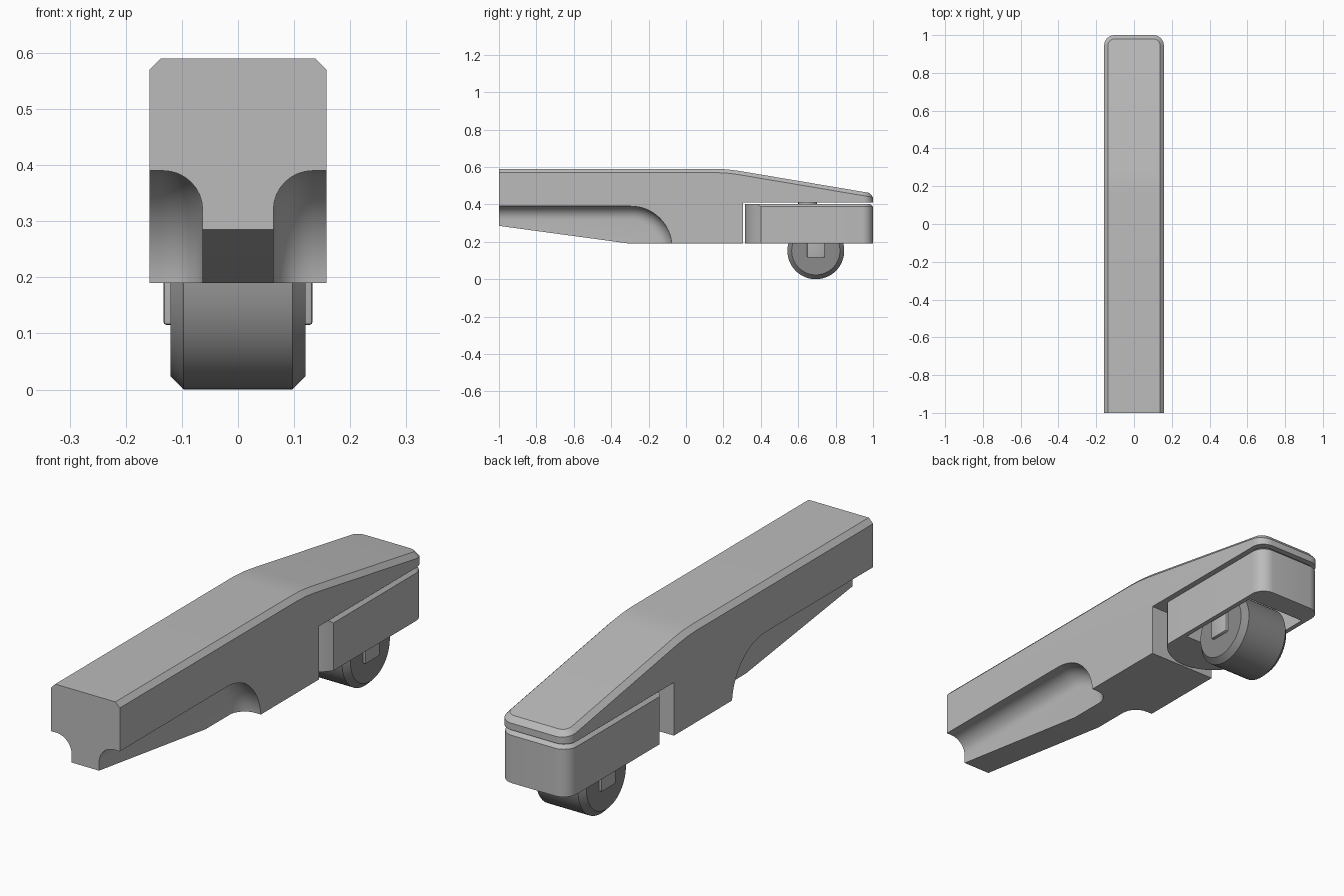
import bpy, bmesh, math
from mathutils import Matrix

if "Cube" in bpy.data.objects:
    bpy.data.objects.remove(bpy.data.objects["Cube"])


def material(name, v):
    m = bpy.data.materials.new(name)
    m.diffuse_color = (v, v, v, 1)
    m.use_nodes = True
    m.node_tree.nodes["Principled BSDF"].inputs["Base Color"].default_value = m.diffuse_color
    return m


GREY = material("light grey", 0.5)
DARK = material("dark grey", 0.26)


def finish(bm, name, mat):
    bmesh.ops.recalc_face_normals(bm, faces=bm.faces[:])
    me = bpy.data.meshes.new(name)
    bm.to_mesh(me)
    bm.free()
    me.materials.append(mat)
    ob = bpy.data.objects.new(name, me)
    bpy.context.collection.objects.link(ob)
    return ob


def activate(ob):
    bpy.ops.object.select_all(action='DESELECT')
    ob.select_set(True)
    bpy.context.view_layer.objects.active = ob


def smooth(ob):
    activate(ob)
    bpy.ops.object.shade_smooth_by_angle(angle=math.radians(30))


def cut(ob, cutter):
    cutter.hide_render = True
    mod = ob.modifiers.new("cut", 'BOOLEAN')
    mod.operation = 'DIFFERENCE'
    mod.solver = 'EXACT'
    mod.object = cutter
    activate(ob)
    bpy.ops.object.modifier_apply(modifier=mod.name)
    bpy.data.objects.remove(cutter)


def loft(loops):
    """Closed solid through matching point loops."""
    bm = bmesh.new()
    rings = [[bm.verts.new(p) for p in loop] for loop in loops]
    for a, b in zip(rings, rings[1:]):
        n = len(a)
        for i in range(n):
            bm.faces.new((a[i], a[(i + 1) % n], b[(i + 1) % n], b[i]))
    bm.faces.new(rings[0])
    bm.faces.new(rings[-1])
    bmesh.ops.recalc_face_normals(bm, faces=bm.faces[:])
    bm.normal_update()
    return bm


def bevel(bm, edges, size, segs=1):
    bmesh.ops.bevel(bm, geom=edges, offset=size, segments=segs,
                    profile=0.5, affect='EDGES', clamp_overlap=True)
    bm.normal_update()


def back_corners(bm):
    return [e for e in bm.edges
            if all(v.co.y > 0.99 for v in e.verts)
            and abs(e.verts[0].co.z - e.verts[1].co.z) > 0.01]


def top_rim(bm):
    def is_rim(e):
        up = [f for f in e.link_faces if f.normal.z > 0.5]
        side = [f for f in e.link_faces if abs(f.normal.z) < 0.1 and f.normal.y > -0.9]
        return len(up) == 1 and len(side) == 1
    return [e for e in bm.edges if is_rim(e)]


def box(name, x, y0, y1, z0, z1, mat, bev=0):
    bm = loft([[(s * x, y0, z0), (s * x, y1, z0), (s * x, y1, z1), (s * x, y0, z1)]
               for s in (-1, 1)])
    if bev:
        bevel(bm, bm.edges[:], bev, 2)
    return finish(bm, name, mat)


W = 0.158

# Leg: side profile across the width, rounded back corners, chamfered top
profile = [(-1, .285), (-1, .59), (.16, .59), (.22, .587), (.28, .5796), (1, .458),
           (1, .41), (.305, .41), (.305, .19), (-.3, .19)]
bm = loft([[(s * W, y, z) for y, z in profile] for s in (-1, 1)])
bevel(bm, back_corners(bm), 0.055, 8)
bevel(bm, top_rim(bm), 0.02)
leg = finish(bm, "leg", GREY)

# Rounded scoops under both sides of the leg
R, r = 0.22, 0.07
for s in (-1, 1):
    loops = []
    for i in range(10):
        t = math.pi / 2 * min(i, 8) / 8
        x = 0.063 + r * (1 - math.cos(t)) if i < 9 else 0.3
        d = r * (1 - math.sin(t))
        pts = [(-1.2, 0), (-1.2, .17 + R - d)]
        for k in range(17):
            a = math.pi / 2 * (1 - k / 16)
            pts.append((-.295 + (R - d) * math.cos(a), .17 + (R - d) * math.sin(a)))
        pts.append((-.295 + R - d, 0))
        loops.append([(s * x, y, z) for y, z in pts])
    cut(leg, finish(loft(loops), "scoop_cutter", GREY))
smooth(leg)

# Caster housing: bowed front, rounded back, hollow below
sag = 0.085
rad = (W * W + sag * sag) / (2 * sag)
half = math.asin(W / rad)
plan = [(W, 1.0), (-W, 1.0)]
for i in range(17):
    a = -half + 2 * half * i / 16
    plan.append((rad * math.sin(a), .315 + rad * (1 - math.cos(a))))
bm = loft([[(x, y, z) for x, y in plan] for z in (.19, .402)])
bevel(bm, back_corners(bm), 0.06, 8)
rim = [e for e in top_rim(bm) if min(v.co.y for v in e.verts) > 0.39]
bevel(bm, rim, 0.015)
housing = finish(bm, "caster_housing", GREY)
cut(housing, box("slot_cutter", .138, .5, .9, .1, .37, GREY))
smooth(housing)

# Swivel stem between housing and leg
bm = bmesh.new()
bmesh.ops.create_cone(bm, cap_ends=True, segments=24, radius1=.05, radius2=.05, depth=.04,
                      matrix=Matrix.Translation((0, .65, .405)))
smooth(finish(bm, "swivel_stem", GREY))

# Wheel with chamfered rims
bm = bmesh.new()
bmesh.ops.create_cone(bm, cap_ends=True, segments=64, radius1=.152, radius2=.152, depth=.24,
                      matrix=Matrix.Translation((0, .694, .152)) @ Matrix.Rotation(math.pi / 2, 4, 'Y'))
bm.normal_update()
bevel(bm, [e for e in bm.edges if any(len(f.verts) > 4 for f in e.link_faces)], 0.023)
smooth(finish(bm, "wheel", DARK))

# Axle brackets showing on both sides of the wheel
smooth(box("axle_bracket", .133, .647, .741, .115, .385, GREY, .006))
